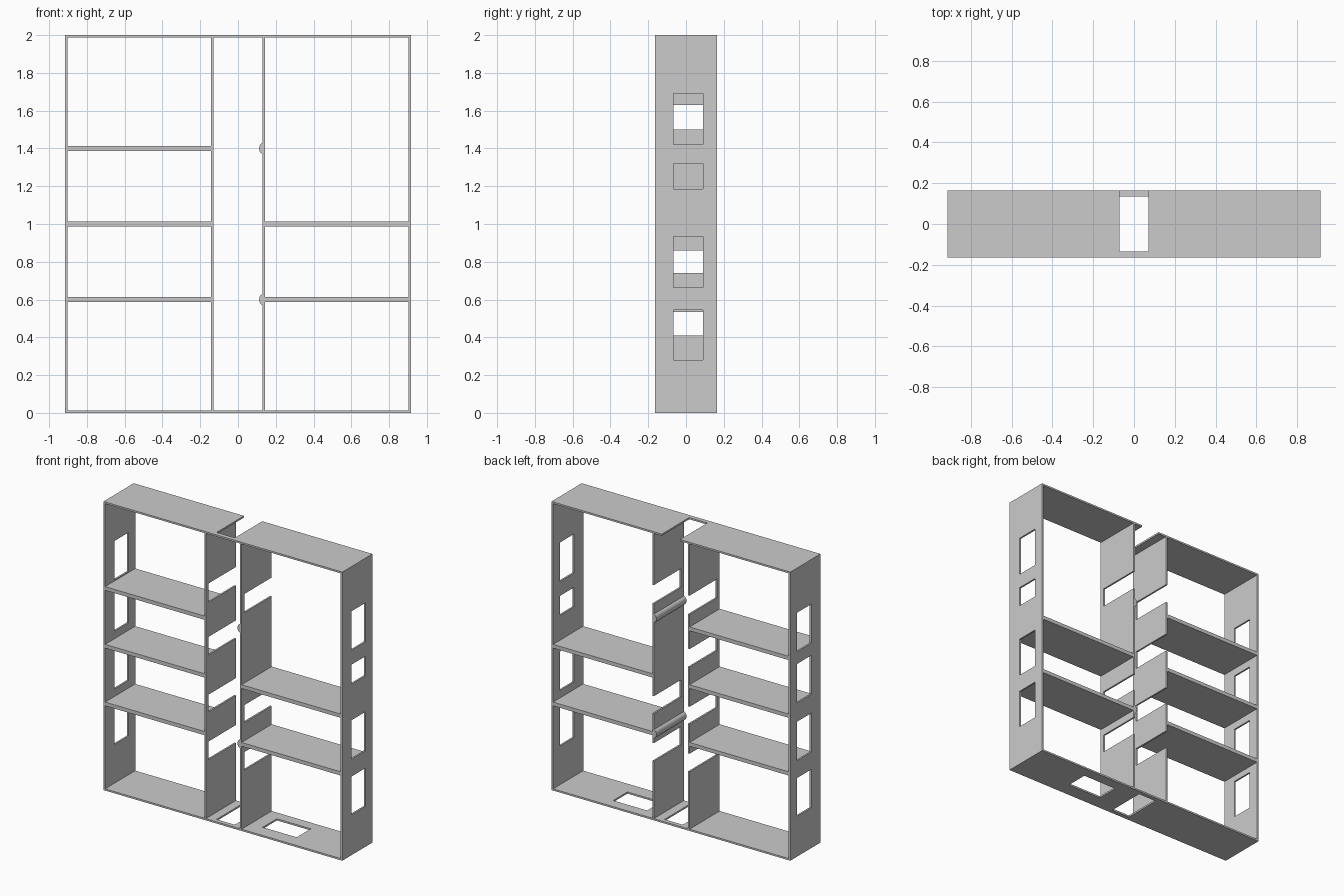
import bpy, bmesh, math
from mathutils import Vector

if "Cube" in bpy.data.objects:
    bpy.data.objects.remove(bpy.data.objects["Cube"])

W, D, H = 0.915, 0.165, 2.0     # half width, half depth, height
T = 0.012                       # panel thickness
INNER = 0.131                   # inner face of the two middle uprights
HY = (-0.065, 0.09)             # depth range of the hand-size openings
NOTCH_Y = (-0.135, D + 1)       # notches open to the back


def finish(name, bm):
    bmesh.ops.recalc_face_normals(bm, faces=bm.faces)
    me = bpy.data.meshes.new(name)
    bm.to_mesh(me)
    bm.free()
    ob = bpy.data.objects.new(name, me)
    bpy.context.collection.objects.link(ob)
    return ob


def panel(name, u, v, holes, place, thick):
    """Flat panel over u by v with rectangular holes (u0, u1, v0, v1), thickened along a vector."""
    clip = lambda vals, r: sorted({min(max(a, r[0]), r[1]) for a in vals})
    us = clip([*u] + [a for h in holes for a in h[:2]], u)
    vs = clip([*v] + [a for h in holes for a in h[2:]], v)
    bm = bmesh.new()
    grid = [[bm.verts.new(place(a, b)) for b in vs] for a in us]
    for i in range(len(us) - 1):
        for j in range(len(vs) - 1):
            a, b = (us[i] + us[i + 1]) / 2, (vs[j] + vs[j + 1]) / 2
            if any(h[0] < a < h[1] and h[2] < b < h[3] for h in holes):
                continue
            bm.faces.new((grid[i][j], grid[i + 1][j], grid[i + 1][j + 1], grid[i][j + 1]))
    bmesh.ops.delete(bm, geom=[p for p in bm.verts if not p.link_faces], context='VERTS')
    ext = bmesh.ops.extrude_face_region(bm, geom=bm.faces[:], use_keep_orig=True)
    moved = [g for g in ext['geom'] if isinstance(g, bmesh.types.BMVert)]
    bmesh.ops.translate(bm, verts=moved, vec=Vector(thick))
    return finish(name, bm)


def upright(name, x, z, holes):
    return panel(name, (-D, D), z, holes, lambda y, zz: (x, y, zz), (T, 0, 0))


def board(name, x, z, holes=(), t=T):
    return panel(name, x, (-D, D), list(holes), lambda xx, y: (xx, y, z), (0, 0, t))


# Outer sides with their openings
left_holes = [(0.28, 0.545), (0.665, 0.935), (1.065, 1.335), (1.42, 1.69)]
right_holes = [(0.28, 0.545), (0.665, 0.935), (1.185, 1.32), (1.42, 1.69)]
upright("left_side", -W, (0, H), [(*HY, *z) for z in left_holes])
upright("right_side", W - T, (0, H), [(*HY, *z) for z in right_holes])

# Middle uprights, notched from the back
notches = [(0.41, 0.535), (0.74, 0.86), (1.50, 1.63)]
upright("left_divider", -INNER - T, (T, H - T),
        [(*NOTCH_Y, *z) for z in notches + [(1.135, 1.26)]])
upright("right_divider", INNER, (T, H - T), [(*NOTCH_Y, *z) for z in notches])

# Top with a back notch, base with a centre hole and a hole on the right
span = (-W + T, W - T)
board("top", span, H - T, [(-0.07, 0.07, *NOTCH_Y)])
board("base", span, 0, [(-0.07, 0.07, -0.135, 0.135), (0.235, 0.495, *HY)])

# Shelves
for side, label, levels in ((-1, "left", (0.6, 1.0, 1.4)), (1, "right", (0.6, 1.0))):
    xs = tuple(sorted((side * (INNER + T), side * (W - T))))
    for i, z in enumerate(levels):
        board(f"{label}_shelf_{i + 1}", xs, z - 0.013, t=0.026)

# Half-round rails on the inside of the right divider
for i, zc in enumerate((0.6, 1.4)):
    bm = bmesh.new()
    arc = [math.pi * k / 12 for k in range(13)]
    ring = [bm.verts.new((INNER - 0.019 * math.sin(a), -D, zc + 0.028 * math.cos(a))) for a in arc]
    face = bm.faces.new(ring)
    ext = bmesh.ops.extrude_face_region(bm, geom=[face], use_keep_orig=True)
    bmesh.ops.translate(bm, verts=[g for g in ext['geom'] if isinstance(g, bmesh.types.BMVert)],
                        vec=(0, 2 * D, 0))
    rail = finish(f"rail_{i + 1}", bm)
    bpy.ops.object.select_all(action='DESELECT')
    rail.select_set(True)
    bpy.context.view_layer.objects.active = rail
    bpy.ops.object.shade_smooth_by_angle(angle=math.radians(35))
